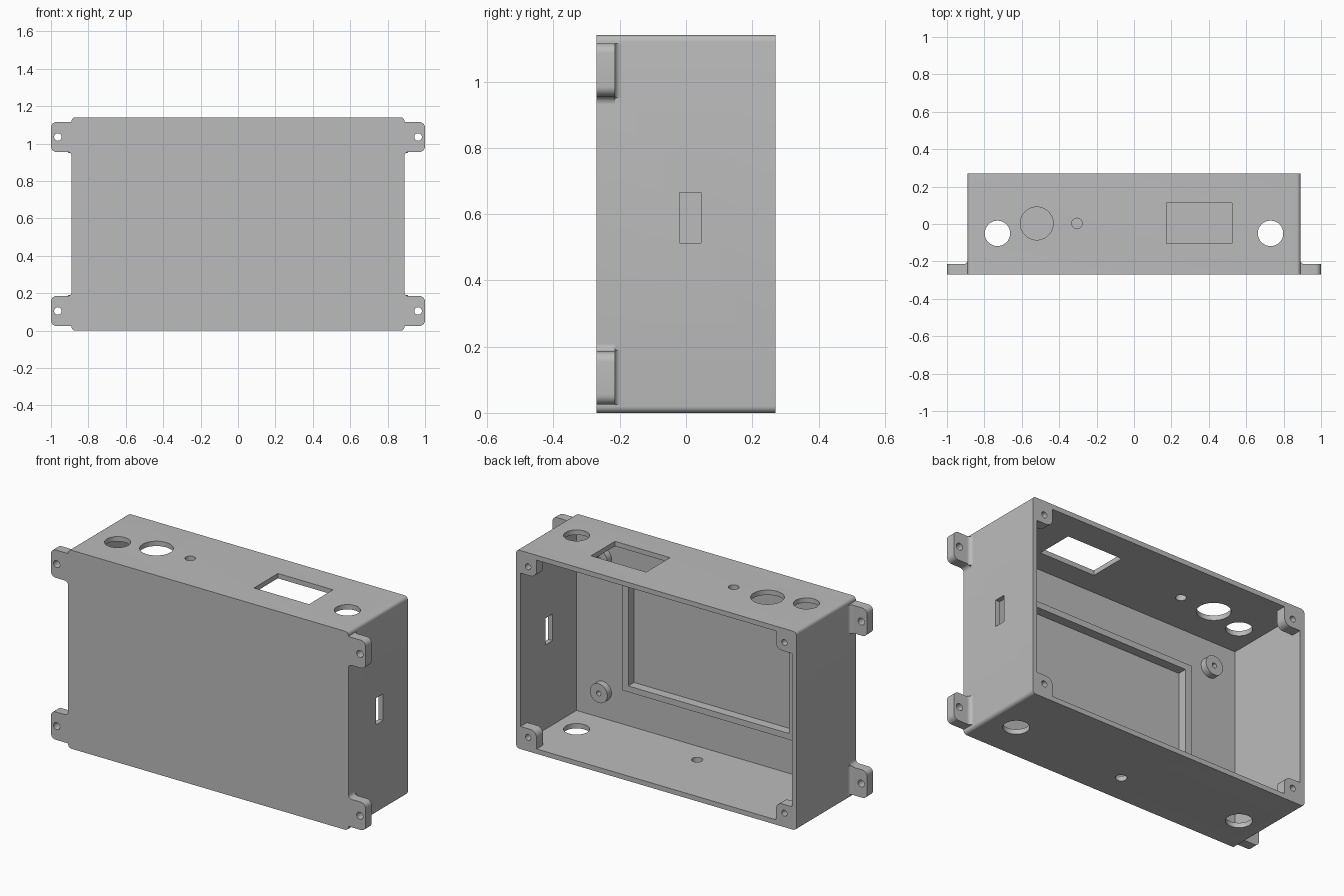
import bpy, bmesh
from math import sin, cos, radians

cube = bpy.data.objects.get("Cube")
if cube:
    bpy.data.objects.remove(cube, do_unlink=True)

grey = bpy.data.materials.new("plain_grey")
grey.use_nodes = True
GREY = (0.5, 0.5, 0.5, 1)
grey.diffuse_color = GREY
grey.node_tree.nodes["Principled BSDF"].inputs["Base Color"].default_value = GREY

# Overall sizes
W, D, H = 0.89, 0.27, 1.14      # half width, half depth, height
WALL = 0.028
FLOOR_Y = -0.238                # inner face of the front panel


def arc(u, v, r, start, end, n=6):
    steps = [radians(start + (end - start) * i / n) for i in range(n + 1)]
    return [(u + r * cos(a), v + r * sin(a)) for a in steps]


def circle(u, v, r):
    return arc(u, v, r, 0, 360, 48)[:-1]


def rect(u0, v0, u1, v1):
    return [(u0, v0), (u1, v0), (u1, v1), (u0, v1)]


def round_rect(u0, v0, u1, v1, r):
    return (arc(u0 + r, v0 + r, r, 180, 270) + arc(u1 - r, v0 + r, r, 270, 360)
            + arc(u1 - r, v1 - r, r, 0, 90) + arc(u0 + r, v1 - r, r, 90, 180))


def prism(name, outline, axis, lo, hi):
    """Extrude a flat outline along one axis."""
    place = {"x": lambda u, v, w: (w, u, v),
             "y": lambda u, v, w: (u, w, v),
             "z": lambda u, v, w: (u, v, w)}[axis]
    bm = bmesh.new()
    low = [bm.verts.new(place(u, v, lo)) for u, v in outline]
    high = [bm.verts.new(place(u, v, hi)) for u, v in outline]
    bm.faces.new(low)
    bm.faces.new(high)
    for i in range(len(low)):
        j = (i + 1) % len(low)
        bm.faces.new((low[i], low[j], high[j], high[i]))
    bmesh.ops.recalc_face_normals(bm, faces=bm.faces)
    mesh = bpy.data.meshes.new(name)
    bm.to_mesh(mesh)
    bm.free()
    mesh.materials.append(grey)
    obj = bpy.data.objects.new(name, mesh)
    bpy.context.collection.objects.link(obj)
    return obj


def select(obj):
    bpy.ops.object.select_all(action="DESELECT")
    obj.select_set(True)
    bpy.context.view_layer.objects.active = obj


def cut(target, outline, axis, lo, hi):
    """Subtract an extruded outline from a part."""
    cutter = prism("cutter", outline, axis, lo, hi)
    cutter.hide_render = True
    mod = target.modifiers.new("cut", "BOOLEAN")
    mod.operation, mod.solver, mod.object = "DIFFERENCE", "EXACT", cutter
    select(target)
    bpy.ops.object.modifier_apply(modifier=mod.name)
    bpy.data.objects.remove(cutter, do_unlink=True)


parts = []

# Shell, open at the back
shell = prism("shell", round_rect(-W, 0, W, H, 0.02), "y", -D, D)
cut(shell, rect(-W + WALL, WALL, W - WALL, H - WALL), "y", FLOOR_Y, 0.4)
parts.append(shell)

# Cable holes through top and bottom
for x in (-0.73, 0.73):
    cut(shell, circle(x, -0.05, 0.068), "z", -0.1, H + 0.1)
# Top openings, bottom hole and side slot
cut(shell, circle(-0.52, 0.003, 0.088), "z", H - 0.1, H + 0.1)
cut(shell, circle(-0.305, 0.003, 0.028), "z", H - 0.1, H + 0.1)
cut(shell, rect(0.175, -0.105, 0.525, 0.112), "z", H - 0.1, H + 0.1)
cut(shell, circle(0, -0.1, 0.03), "z", -0.1, 0.1)
cut(shell, rect(-0.02, 0.512, 0.045, 0.665), "x", W - 0.1, W + 0.1)

# Raised bezel around a shallow pocket inside the front panel
pocket = rect(-0.51, 0.275, 0.51, 0.865)
bezel = prism("inner_bezel", rect(-0.548, 0.24, 0.548, 0.9), "y", FLOOR_Y, -0.205)
cut(bezel, pocket, "y", -0.4, 0)
cut(shell, pocket, "y", -0.258, 0)
parts.append(bezel)

# Parts repeated at the four corners
for side, sx in (("right", -1), ("left", 1)):
    for level, top in (("lower", False), ("upper", True)):
        def corner(points):
            return [(sx * x, H - z if top else z) for x, z in points]

        tag = f"{level}_{side}"

        # Mounting tab with rounded outer corners and a fillet on its inner edge
        outline = ([(W, 0.025)] + arc(0.97, 0.055, 0.03, 270, 360)
                   + arc(0.97, 0.155, 0.03, 0, 90)
                   + arc(W + 0.022, 0.207, 0.022, 270, 180))
        tab = prism(f"{tag}_tab", corner(outline), "y", -D, -0.215)
        cut(tab, corner(circle(0.963, 0.105, 0.02)), "y", -0.4, 0)

        # Fillet between the tab and the side wall
        web = [(W, -0.215)] + arc(W + 0.02, -0.195, 0.02, 270, 180)
        z0, z1 = (H - 0.19, H - 0.025) if top else (0.025, 0.19)
        fillet = prism(f"{tag}_tab_fillet", [(sx * x, y) for x, y in web], "z", z0, z1)

        # Screw post at the open back
        near, far = WALL, 0.13
        outline = ([(W - near, near), (W - near, far)]
                   + arc(W - far + 0.04, far - 0.04, 0.04, 90, 180)
                   + [(W - far, near)])
        post = prism(f"{tag}_screw_post", corner(outline), "y", D - 0.06, D)
        cut(post, corner(circle(W - 0.076, 0.08, 0.017)), "y", 0, 0.4)

        # Round boss on the inside of the front panel
        boss = prism(f"{tag}_boss", corner(circle(0.695, 0.185, 0.055)), "y", FLOOR_Y, -0.2)
        cut(boss, corner(circle(0.695, 0.185, 0.014)), "y", FLOOR_Y + 0.003, 0)

        parts += [tab, fillet, post, boss]

for part in parts:
    select(part)
    bpy.ops.object.shade_smooth_by_angle(angle=radians(30))
